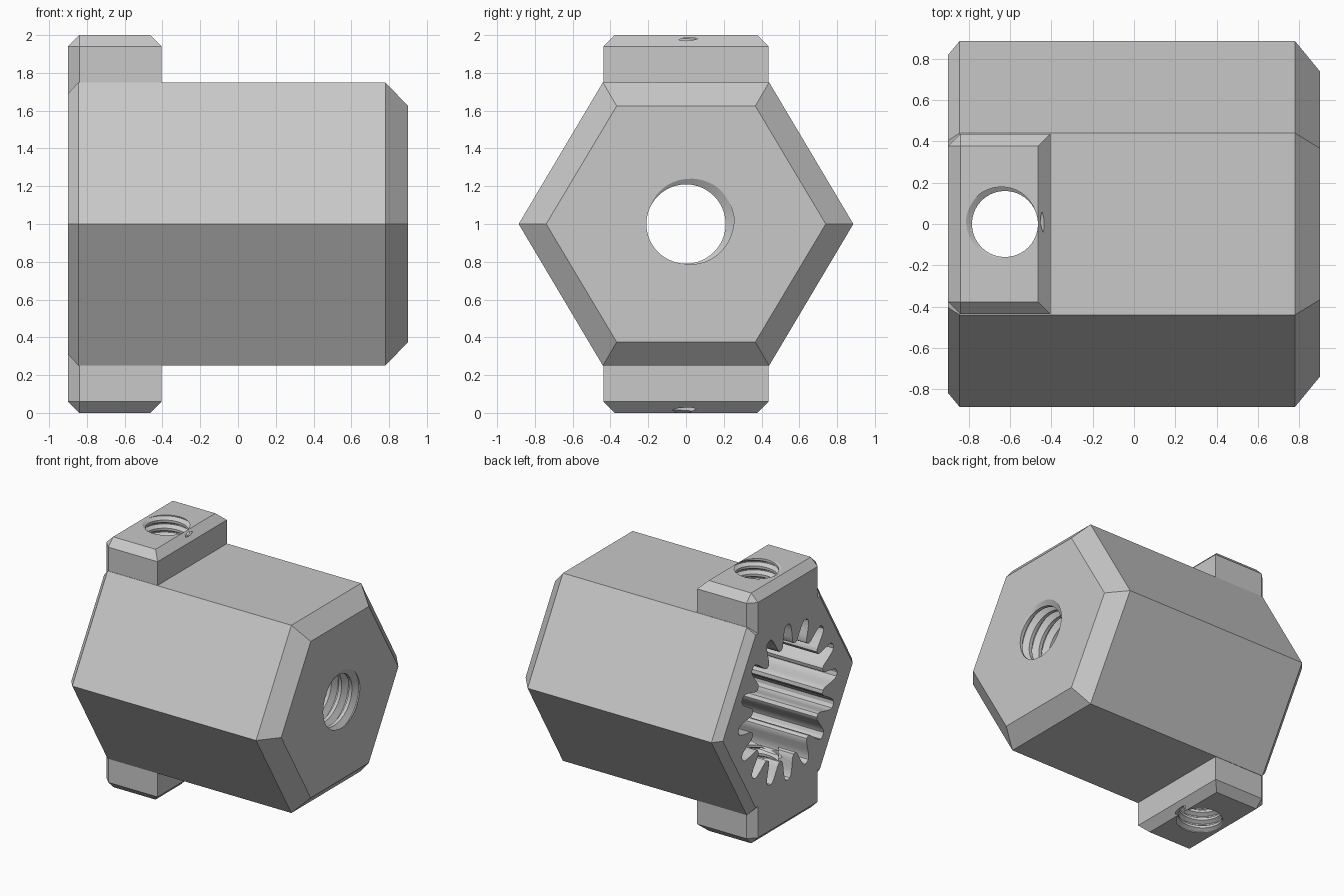
import bpy, bmesh
from math import sin, cos, pi, radians
from mathutils import Matrix

cube = bpy.data.objects.get("Cube")
if cube:
    bpy.data.objects.remove(cube, do_unlink=True)

steel = bpy.data.materials.new("light_grey_metal")
steel.use_nodes = True
GREY = (0.58, 0.58, 0.58, 1)
steel.diffuse_color = GREY
steel.node_tree.nodes["Principled BSDF"].inputs["Base Color"].default_value = GREY


def finish(name, bm, matrix=Matrix()):
    """Turn a bmesh into a linked object."""
    bm.transform(matrix)
    bmesh.ops.recalc_face_normals(bm, faces=bm.faces)
    mesh = bpy.data.meshes.new(name)
    bm.to_mesh(mesh)
    bm.free()
    mesh.materials.append(steel)
    obj = bpy.data.objects.new(name, mesh)
    bpy.context.collection.objects.link(obj)
    return obj


def loft(name, sections):
    """Skin (x, [(y, z), ...]) sections and cap both ends."""
    bm = bmesh.new()
    rings = [[bm.verts.new((x, y, z)) for y, z in pts] for x, pts in sections]
    for a, b in zip(rings, rings[1:]):
        n = len(a)
        for i in range(n):
            j = (i + 1) % n
            bm.faces.new((a[i], a[j], b[j], b[i]))
    bm.faces.new(rings[0])
    bm.faces.new(rings[-1])
    return finish(name, bm)


def thread_cutter(name, minor, major, pitch, length, matrix):
    """Closed helical tube along z, starting at z = 0."""
    sides = 40
    profile = [(0, minor), (0.3, minor), (0.6, major), (0.72, major)]
    step = len(profile)
    rows = step * round(length / pitch)
    bm = bmesh.new()
    grid = {}
    for i in range(sides):
        a = 2 * pi * i / sides
        for k in range(rows + 1 + (step if i == 0 else 0)):
            t, r = profile[k % step]
            z = pitch * (k // step + t + i / sides)
            grid[i, k] = bm.verts.new((r * cos(a), r * sin(a), z))

    def at(i, k):
        return grid[i, k] if i < sides else grid[0, k + step]

    for i in range(sides):
        for k in range(rows):
            bm.faces.new((at(i, k), at(i + 1, k), at(i + 1, k + 1), at(i, k + 1)))
    # fan caps on the two helical ends
    for k, z in ((0, 0), (rows, pitch * (rows / step + 1))):
        rim = [at(i, k) for i in range(sides)] + [grid[0, k + s] for s in range(step, 0, -1)]
        centre = bm.verts.new((0, 0, z))
        for a, b in zip(rim, rim[1:] + rim[:1]):
            bm.faces.new((centre, a, b))
    return finish(name, bm, matrix)


def combine(body, tool, operation):
    """Apply a boolean and discard the tool."""
    mod = body.modifiers.new("boolean", 'BOOLEAN')
    mod.operation, mod.solver, mod.object = operation, 'EXACT', tool
    bpy.context.view_layer.update()
    evaluated = body.evaluated_get(bpy.context.evaluated_depsgraph_get())
    mesh = bpy.data.meshes.new_from_object(evaluated)
    body.modifiers.clear()
    body.data = mesh
    bpy.data.objects.remove(tool, do_unlink=True)


# Hexagonal body with a chamfer at each end
def hexagon(corner, half_top, height):
    return [(corner, 1), (half_top, 1 + height), (-half_top, 1 + height),
            (-corner, 1), (-half_top, 1 - height), (half_top, 1 - height)]


full = hexagon(0.886, 0.44, 0.75)
body = loft("hex_coupling_body", [
    (-0.9, hexagon(0.82, 0.405, 0.69)), (-0.845, full),
    (0.78, full), (0.9, hexagon(0.74, 0.367, 0.625))])

# Clamp lugs: one chamfered block running through top and bottom
X0, X1, HALF = -0.9, -0.405, 0.437
bm = bmesh.new()
bmesh.ops.create_cube(bm, size=1)
bm.transform(Matrix.Translation(((X0 + X1) / 2, 0, 1)) @ Matrix.Diagonal((X1 - X0, 2 * HALF, 2, 1)))
edges = [e for e in bm.edges
         if abs(e.verts[0].co.z - e.verts[1].co.z) < 0.01
         or all(v.co.x < X0 + 0.01 for v in e.verts)]
bmesh.ops.bevel(bm, geom=edges, offset=0.06, segments=1, affect='EDGES', profile=0.5)
combine(body, finish("clamp_lugs", bm), 'UNION')

# Toothed socket in the lug end
TEETH = 16
half_tooth = [(0.42, 0.45), (0.34, 0.467), (0.29, 0.50), (0.23, 0.55), (0.17, 0.595), (0.11, 0.615)]
tooth = [(-t, r) for t, r in half_tooth] + [(0, 0.622)] + [(t, r) for t, r in reversed(half_tooth)]
outline = []
for n in range(TEETH):
    for t, r in tooth:
        a = 2 * pi * (n + t) / TEETH
        outline.append((r * sin(a), 1 + r * cos(a)))
combine(body, loft("socket_cutter", [(-1, outline), (0.1, outline)]), 'DIFFERENCE')

# Threaded screw holes: along the axis, and across through both lugs
along_x = Matrix.Translation((-0.1, 0, 1)) @ Matrix.Rotation(pi / 2, 4, 'Y')
combine(body, thread_cutter("axial_thread", 0.21, 0.256, 0.091, 1.2, along_x), 'DIFFERENCE')
across = Matrix.Translation((-0.625, 0, -0.15))
combine(body, thread_cutter("lug_thread", 0.16, 0.19, 0.065, 2.3, across), 'DIFFERENCE')

# Smooth shading with crisp edges
bpy.ops.object.select_all(action='DESELECT')
body.select_set(True)
bpy.context.view_layer.objects.active = body
bpy.ops.object.shade_smooth_by_angle(angle=radians(28))
